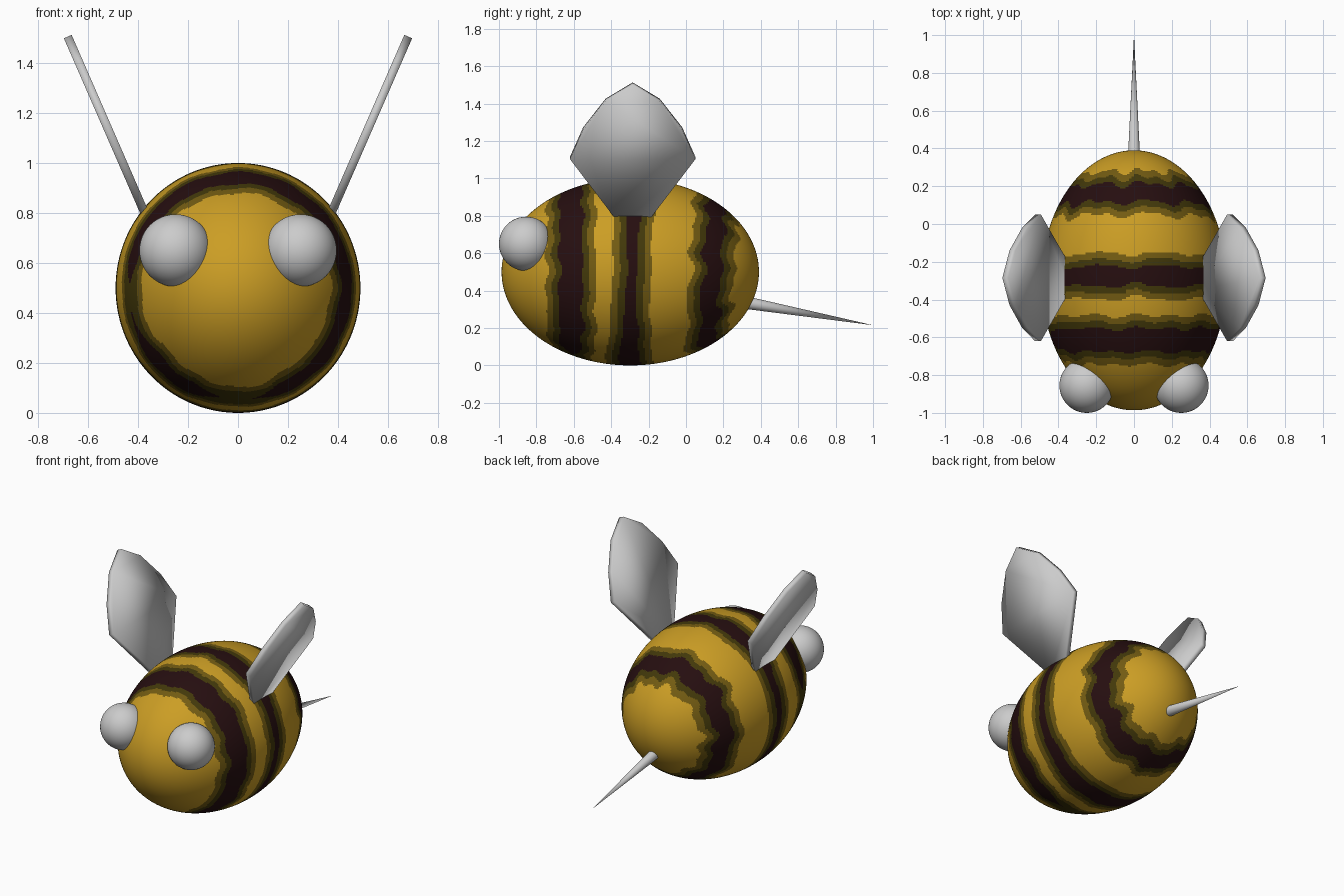
import bpy, bmesh, math
from mathutils import Vector

if "Cube" in bpy.data.objects:
    bpy.data.objects.remove(bpy.data.objects["Cube"])


def material(name, rgb):
    m = bpy.data.materials.new(name)
    m.diffuse_color = (*rgb, 1)
    m.use_nodes = True
    m.node_tree.nodes["Principled BSDF"].inputs["Base Color"].default_value = m.diffuse_color
    return m


yellow = material("golden_yellow", (0.60, 0.34, 0.018))
olive = material("olive", (0.17, 0.105, 0.006))
dark_olive = material("dark_olive", (0.055, 0.040, 0.003))
brown = material("dark_brown", (0.019, 0.0044, 0.005))
grey = material("light_grey", (0.60, 0.60, 0.60))


def finish(name, bm, mats):
    bmesh.ops.recalc_face_normals(bm, faces=bm.faces[:])
    for f in bm.faces:
        f.smooth = True
    me = bpy.data.meshes.new(name)
    bm.to_mesh(me)
    bm.free()
    for m in mats:
        me.materials.append(m)
    ob = bpy.data.objects.new(name, me)
    bpy.context.collection.objects.link(ob)
    return ob


def bump(a, centre, width):
    d = (a - centre + math.pi) % (2 * math.pi) - math.pi
    return math.exp(-(d / width) ** 2)


def stripe_colour(p):
    """Wavy bands: 0 yellow, 1 olive, 2 dark olive, 3 brown."""
    a = math.atan2(p.x, p.z - 0.5)          # 0 at top, positive to +x
    wave = 0.010 * math.sin(9 * a) + 0.006 * math.sin(17 * a + 1)
    ripple = 0.007 * math.cos(14 * a)
    bands = (
        # centre y, brown half width
        (-0.615 + 0.5 * wave,
         0.062 + ripple - 0.07 * bump(a, math.pi, 0.3) - 0.07 * bump(a, -1.7, 0.35)),
        (-0.29 + 0.015 * math.cos(a) + 0.4 * wave,
         0.026 + 0.036 * math.cos(a) ** 2 + 0.4 * ripple - 0.035 * bump(a, 0, 0.1)),
        (0.14 + 0.025 * math.cos(a) + 1.3 * wave, 0.048 + 0.8 * ripple),
    )
    best = 0
    for centre, half in bands:
        d = abs(p.y - centre)
        outer = max(half, 0.035)
        level = 3 if d < half else 2 if d < outer + 0.033 else 1 if d < outer + 0.068 else 0
        best = max(best, level)
    return best


# Striped egg-shaped body, poles along y
bm = bmesh.new()
bmesh.ops.create_uvsphere(bm, u_segments=144, v_segments=220, radius=1)
for v in bm.verts:
    x, y, z = v.co
    v.co = (0.49 * x, -0.298 + 0.688 * z, 0.50 - 0.50 * y)
for f in bm.faces:
    f.material_index = stripe_colour(f.calc_center_median())
finish("body", bm, (yellow, olive, dark_olive, brown))

# Stinger cone
base, tip = Vector((0, 0.335, 0.333)), Vector((0, 1.0, 0.215))
bm = bmesh.new()
bmesh.ops.create_cone(bm, cap_ends=True, segments=32, radius1=0.033, radius2=0.0,
                      depth=(tip - base).length)
rot = (tip - base).to_track_quat('Z', 'Y')
for v in bm.verts:
    v.co = rot @ v.co + (base + tip) / 2
finish("stinger", bm, (grey,))
bpy.data.objects["stinger"].select_set(True)
bpy.context.view_layer.objects.active = bpy.data.objects["stinger"]
bpy.ops.object.shade_smooth_by_angle()

# Half outline of a wing: (half width in y, height)
half = [(0.065, 0.75), (0.335, 1.105), (0.265, 1.262), (0.145, 1.415)]
outline = half + [(0, 1.502)] + [(-y, z) for y, z in reversed(half)]

for side, label in ((-1, "left"), (1, "right")):
    # Eye
    bm = bmesh.new()
    bmesh.ops.create_uvsphere(bm, u_segments=48, v_segments=24, radius=0.145)
    bmesh.ops.translate(bm, verts=bm.verts[:], vec=(side * 0.25, -0.855, 0.65))
    finish(label + "_eye", bm, (grey,))

    # Wing: thin slab leaning outwards
    bm = bmesh.new()
    rings = []
    for t in (-0.017, 0.017):
        rings.append([bm.verts.new((side * (0.384 + 0.436 * (z - 0.82) + 0.917 * t),
                                    -0.285 + y, z - 0.40 * t + 0.004))
                      for y, z in outline])
    bm.faces.new(rings[0])
    bm.faces.new(rings[1])
    n = len(outline)
    for i in range(n):
        j = (i + 1) % n
        bm.faces.new((rings[0][i], rings[0][j], rings[1][j], rings[1][i]))
    finish(label + "_wing", bm, (grey,))
